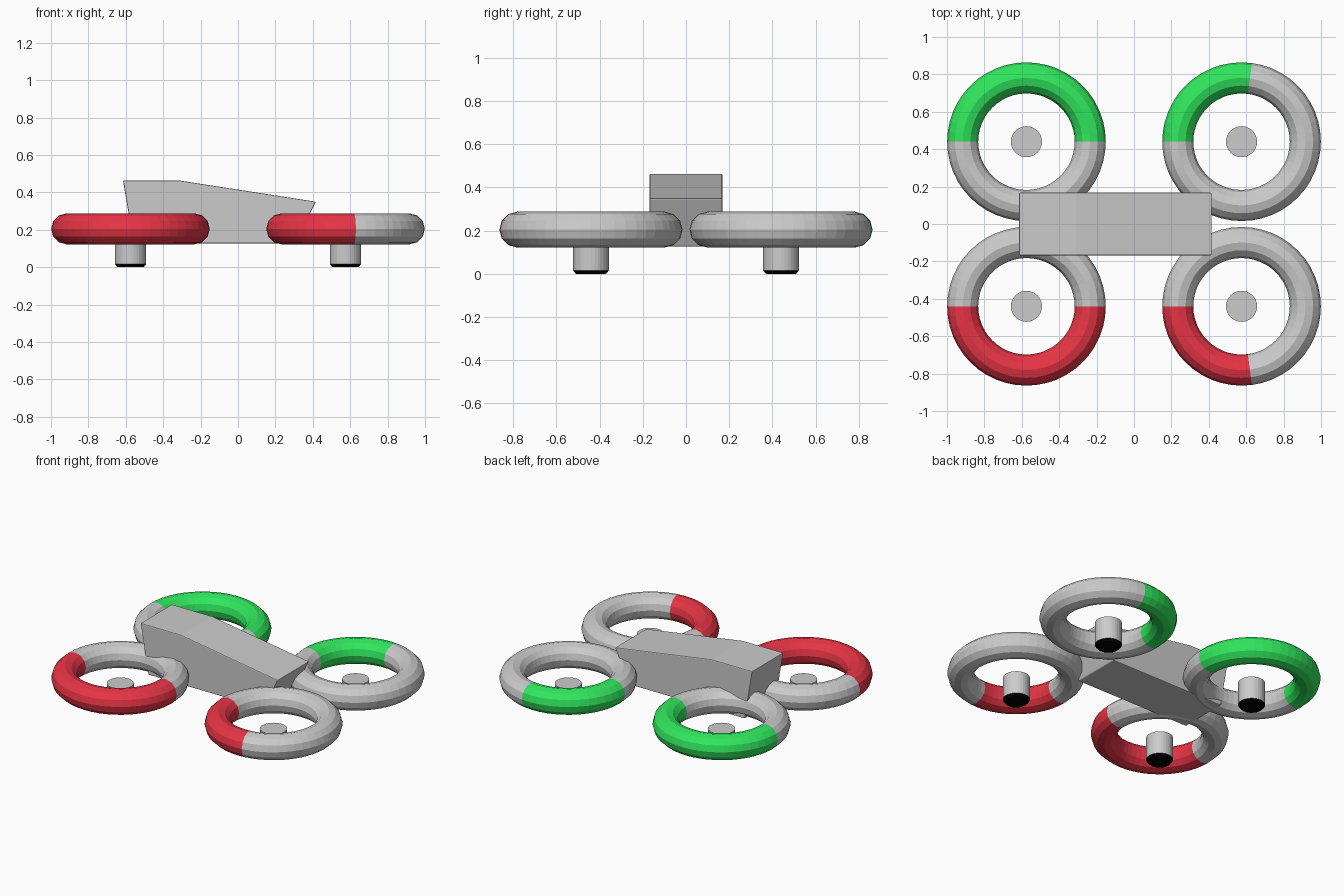
import bpy, bmesh, math

if "Cube" in bpy.data.objects:
    bpy.data.objects.remove(bpy.data.objects["Cube"])

CX, CY = 0.575, 0.44          # rotor centre offsets
RING_Z, MAJOR, MINOR = 0.205, 0.341, 0.083


def material(name, color):
    m = bpy.data.materials.new(name)
    m.diffuse_color = (*color, 1)
    m.use_nodes = True
    m.node_tree.nodes["Principled BSDF"].inputs["Base Color"].default_value = m.diffuse_color
    return m


grey = material("grey", (0.8, 0.8, 0.8))
green = material("green", (0.03, 0.8, 0.11))
red = material("red", (0.8, 0.035, 0.06))
black = material("black", (0.0, 0.0, 0.0))


def guard_ring(name, sx, sy):
    bpy.ops.mesh.primitive_torus_add(
        major_segments=48, minor_segments=12, major_radius=MAJOR,
        minor_radius=MINOR, location=(sx * CX, sy * CY, RING_Z))
    ob = bpy.context.object
    ob.name = name
    ob.data.materials.append(grey)
    ob.data.materials.append(green if sy > 0 else red)
    # coloured arc on the outer side: half of the left rings, a quarter of the right
    start = 0 if sx < 0 else 82.5
    for p in ob.data.polygons:
        a = math.degrees(math.atan2(sy * p.center.y, p.center.x))
        p.material_index = int(start < a < 180)


def motor(name, sx, sy):
    bm = bmesh.new()
    # radius and height of each level, chamfered black foot below
    levels = [(0.070, 0.0), (0.083, 0.016), (0.083, 0.17)]
    n = 32
    loops = [[bm.verts.new((r * math.cos(2 * math.pi * i / n),
                            r * math.sin(2 * math.pi * i / n), z))
              for i in range(n)] for r, z in levels]
    bm.faces.new(loops[0][::-1]).material_index = 1
    bm.faces.new(loops[-1])
    for k in range(len(loops) - 1):
        for i in range(n):
            j = (i + 1) % n
            f = bm.faces.new((loops[k][i], loops[k][j], loops[k + 1][j], loops[k + 1][i]))
            f.material_index = int(k == 0)
    me = bpy.data.meshes.new(name)
    bm.to_mesh(me)
    bm.free()
    me.materials.append(grey)
    me.materials.append(black)
    ob = bpy.data.objects.new(name, me)
    ob.location = (sx * CX, sy * CY, 0)
    bpy.context.collection.objects.link(ob)


# four rotor guards with their motors
for sx, side in ((-1, "left"), (1, "right")):
    for sy, end in ((-1, "front"), (1, "back")):
        guard_ring(f"guard_ring_{end}_{side}", sx, sy)
        motor(f"motor_{end}_{side}", sx, sy)

# wedge-shaped body: side profile extruded across y
profile = [(-0.557, 0.127), (0.305, 0.127), (0.417, 0.35), (-0.31, 0.463), (-0.615, 0.463)]
bm = bmesh.new()
face = bm.faces.new([bm.verts.new((x, -0.168, z)) for x, z in profile])
ext = bmesh.ops.extrude_face_region(bm, geom=[face])
bmesh.ops.translate(bm, vec=(0, 0.336, 0),
                    verts=[v for v in ext["geom"] if isinstance(v, bmesh.types.BMVert)])
bmesh.ops.recalc_face_normals(bm, faces=bm.faces)
me = bpy.data.meshes.new("body")
bm.to_mesh(me)
bm.free()
body = bpy.data.objects.new("body", me)
bpy.context.collection.objects.link(body)
me.materials.append(grey)
bevel = body.modifiers.new("soft_edges", "BEVEL")
bevel.width, bevel.segments = 0.006, 2
